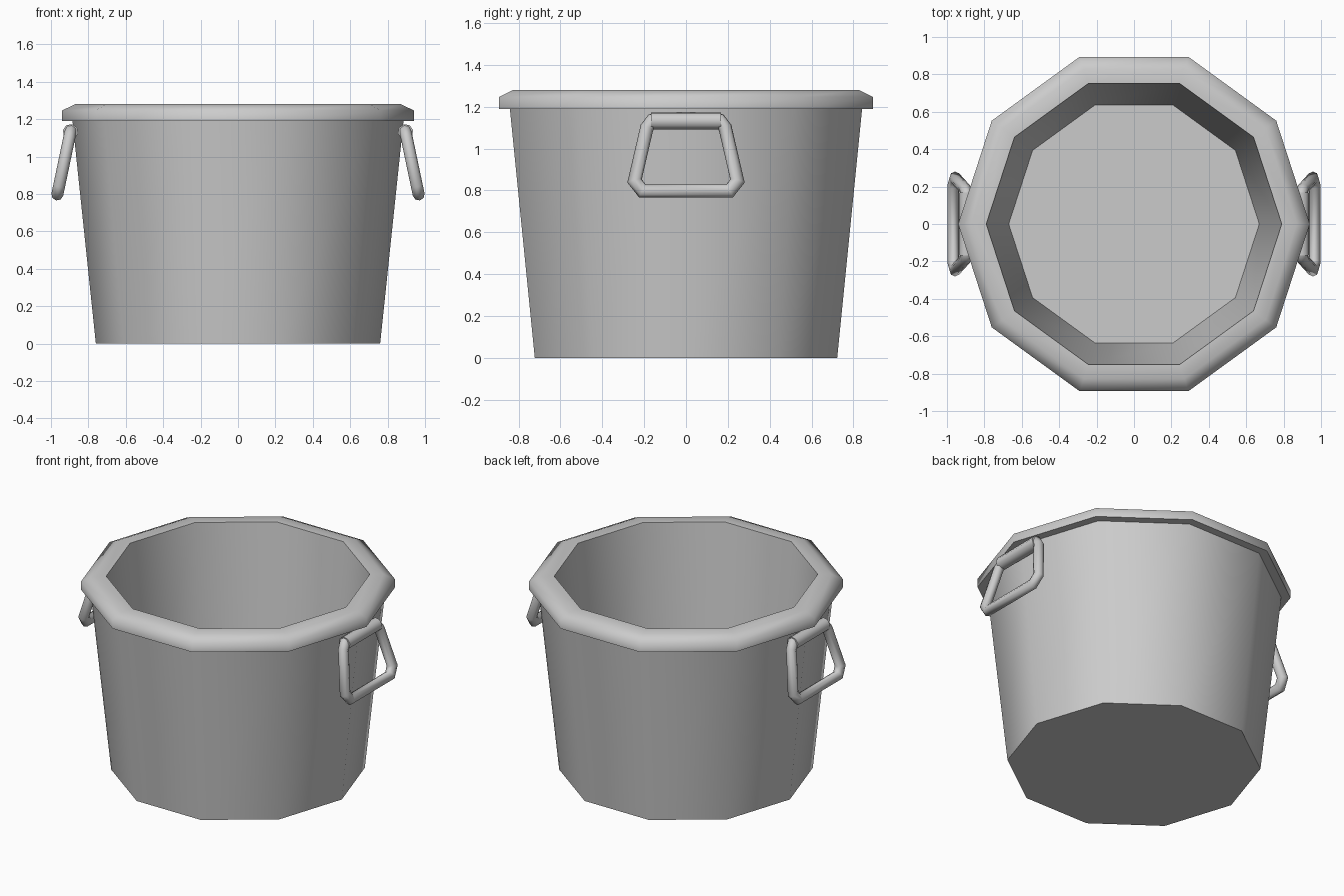
import bpy, bmesh
from math import sin, cos, pi, radians
from mathutils import Vector

if "Cube" in bpy.data.objects:
    bpy.data.objects.remove(bpy.data.objects["Cube"])


def finish(name, bm, angle):
    bmesh.ops.recalc_face_normals(bm, faces=bm.faces[:])
    mesh = bpy.data.meshes.new(name)
    bm.to_mesh(mesh)
    bm.free()
    ob = bpy.data.objects.new(name, mesh)
    bpy.context.collection.objects.link(ob)
    bpy.ops.object.select_all(action='DESELECT')
    ob.select_set(True)
    bpy.context.view_layer.objects.active = ob
    bpy.ops.object.shade_smooth_by_angle(angle=radians(angle))
    return ob


def skin(bm, rings, closed):
    """Bridge vertex rings; cap both ends when not closed."""
    n = len(rings[0])
    pairs = list(zip(rings, rings[1:]))
    if closed:
        pairs.append((rings[-1], rings[0]))
    else:
        bm.faces.new(rings[0])
        bm.faces.new(rings[-1])
    for a, b in pairs:
        for i in range(n):
            j = (i + 1) % n
            bm.faces.new((a[i], a[j], b[j], b[i]))


def lathe(name, profile, sides, angle):
    bm = bmesh.new()
    rings = [[bm.verts.new((r * cos(2 * pi * i / sides), r * sin(2 * pi * i / sides), z))
              for i in range(sides)] for r, z in profile]
    skin(bm, rings, False)
    return finish(name, bm, angle)


# Tilted handle plane
TOP_X, TOP_Z, LEAN = 0.895, 1.135, 0.21
NORMAL = Vector((1, 0, LEAN)).normalized()


def tube(name, path, radius, closed, sides=8):
    """Mitred tube along (y, z) points in the handle plane, mirrored to both sides."""
    pts = [Vector((TOP_X + (TOP_Z - z) * LEAN, y, z)) for y, z in path]
    bm = bmesh.new()
    rings = []
    n = len(pts)
    for k, p in enumerate(pts):
        before = pts[k - 1] if closed or k > 0 else 2 * p - pts[k + 1]
        after = pts[(k + 1) % n] if closed or k < n - 1 else 2 * p - pts[k - 1]
        d0, d1 = (p - before).normalized(), (after - p).normalized()
        side = NORMAL.cross((d0 + d1).normalized())
        side /= max(0.5, side.dot(NORMAL.cross(d0)))
        rings.append([bm.verts.new(p + radius * (cos(2 * pi * i / sides) * side
                                                 + sin(2 * pi * i / sides) * NORMAL))
                      for i in range(sides)])
    skin(bm, rings, closed)
    ob = finish(name, bm, 60)
    mirror = ob.modifiers.new("Mirror", 'MIRROR')
    mirror.use_axis = (True, False, False)
    return ob


# Ten-sided tapered bucket with rolled rim and inner floor
lathe("bucket", [(0.76, 0), (0.885, 1.19), (0.94, 1.19), (0.94, 1.247),
                 (0.87, 1.28), (0.79, 1.28), (0.67, 0.10)], 10, 70)

# Closed trapezoid handles
half = [(0.16, 1.135), (0.187, 1.10), (0.246, 0.845), (0.208, 0.797)]
tube("handles", half + [(-y, z) for y, z in reversed(half)], 0.032, True)

# Sleeves that hold the handles against the wall
tube("handle_sleeves", [(-0.168, 1.132), (0.168, 1.132)], 0.042, False)
